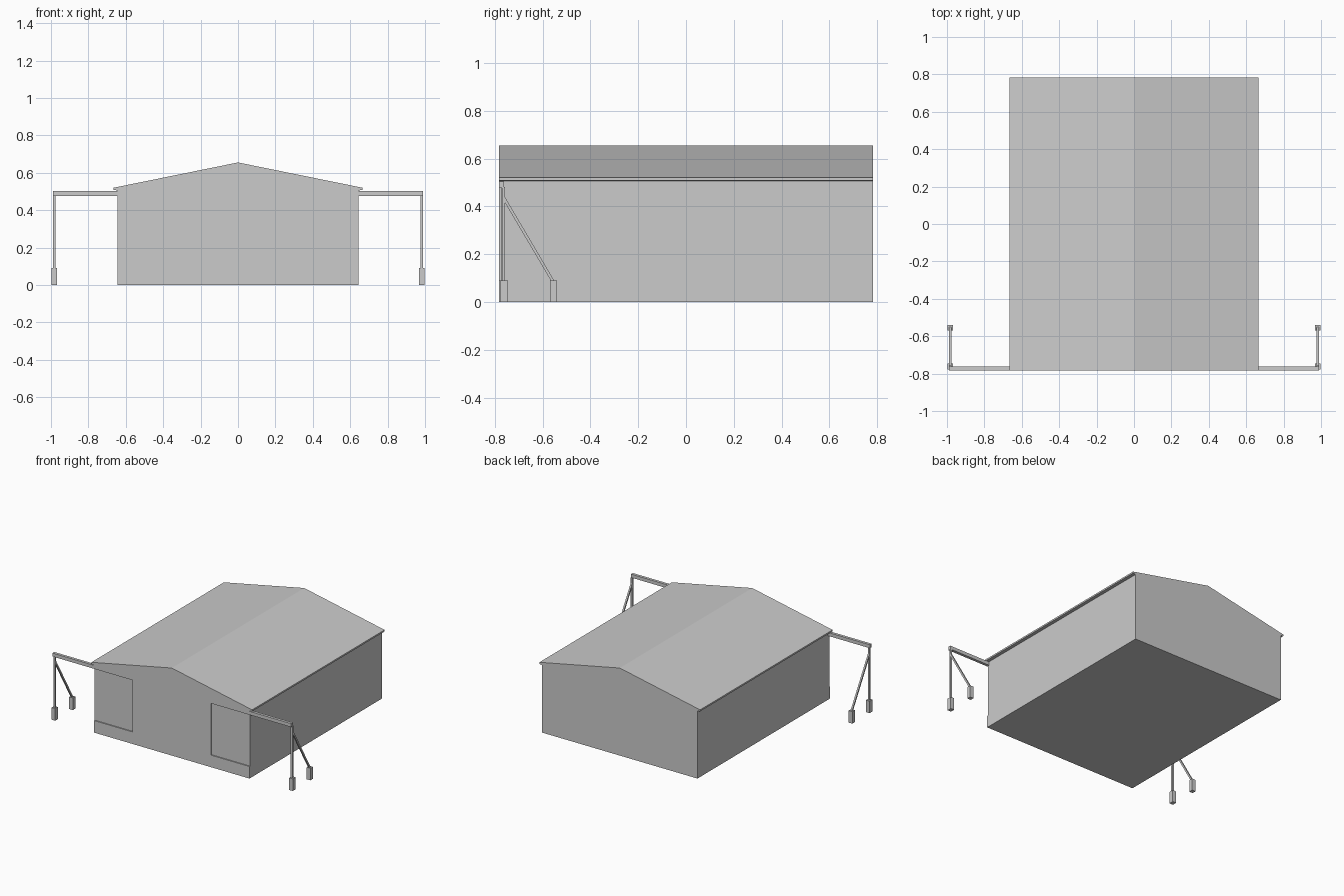
import bpy
from mathutils import Vector

if "Cube" in bpy.data.objects:
    bpy.data.objects.remove(bpy.data.objects["Cube"])


def make_mesh(name, verts, faces):
    mesh = bpy.data.meshes.new(name)
    mesh.from_pydata(verts, [], faces)
    mesh.update()
    obj = bpy.data.objects.new(name, mesh)
    bpy.context.collection.objects.link(obj)
    return obj


def prism(name, profile, y0, y1):
    # counter-clockwise (x, z) profile seen from the front, extruded along y
    n = len(profile)
    verts = [(x, y0, z) for x, z in profile] + [(x, y1, z) for x, z in profile]
    faces = [tuple(range(n)), tuple(range(2 * n - 1, n - 1, -1))]
    faces += [(i, i + n, (i + 1) % n + n, (i + 1) % n) for i in range(n)]
    return make_mesh(name, verts, faces)


def box(name, x0, x1, y0, y1, z0, z1):
    return prism(name, [(x0, z0), (x1, z0), (x1, z1), (x0, z1)], y0, y1)


def mirror_x(obj):
    # mirror across the building centre line
    obj.modifiers.new("mirror", 'MIRROR').use_axis = (True, False, False)
    return obj


# Hangar shell: walls, eaves and shallow gable roof in one profile
half = [(0.643, 0.0), (0.643, 0.505), (0.665, 0.508), (0.665, 0.52)]
profile = half + [(0, 0.655)] + [(-x, z) for x, z in reversed(half)]
shell = prism("hangar_shell", profile, -0.783, 0.783)

# Shallow door recesses either side of the front, open at the corners
cutter = mirror_x(box("door_recess_cutter", 0.325, 0.75, -0.9, -0.775, 0.09, 0.477))
cutter.hide_render = True
cutter.display_type = 'WIRE'
cut = shell.modifiers.new("door_recesses", 'BOOLEAN')
cut.operation = 'DIFFERENCE'
cut.solver = 'EXACT'
cut.object = cutter

# Door rail reaching out past each side wall
mirror_x(box("door_rail", 0.64, 0.988, -0.783, -0.762, 0.477, 0.503))

# Upright post and the concrete feet
mirror_x(box("rail_post", 0.975, 0.989, -0.770, -0.757, 0.08, 0.48))
mirror_x(box("post_foot", 0.968, 0.998, -0.778, -0.745, 0.0, 0.09))
mirror_x(box("brace_foot", 0.968, 0.998, -0.570, -0.540, 0.0, 0.09))

# Diagonal brace from the post back to its own foot
top, bottom = Vector((0, -0.762, 0.435)), Vector((0, -0.553, 0.08))
d = (bottom - top).normalized()
side = Vector((0, -d.z, d.y)) * 0.006
corners = [top - side, bottom - side, bottom + side, top + side]
verts = [(x, c.y, c.z) for x in (0.976, 0.988) for c in corners]
faces = [(3, 2, 1, 0), (4, 5, 6, 7)] + [(i, (i + 1) % 4, (i + 1) % 4 + 4, i + 4) for i in range(4)]
brace = make_mesh("diagonal_brace", verts, faces)

# Consistent outward normals on the brace
import bmesh
bm = bmesh.new()
bm.from_mesh(brace.data)
bmesh.ops.recalc_face_normals(bm, faces=bm.faces)
bm.to_mesh(brace.data)
bm.free()
mirror_x(brace)
